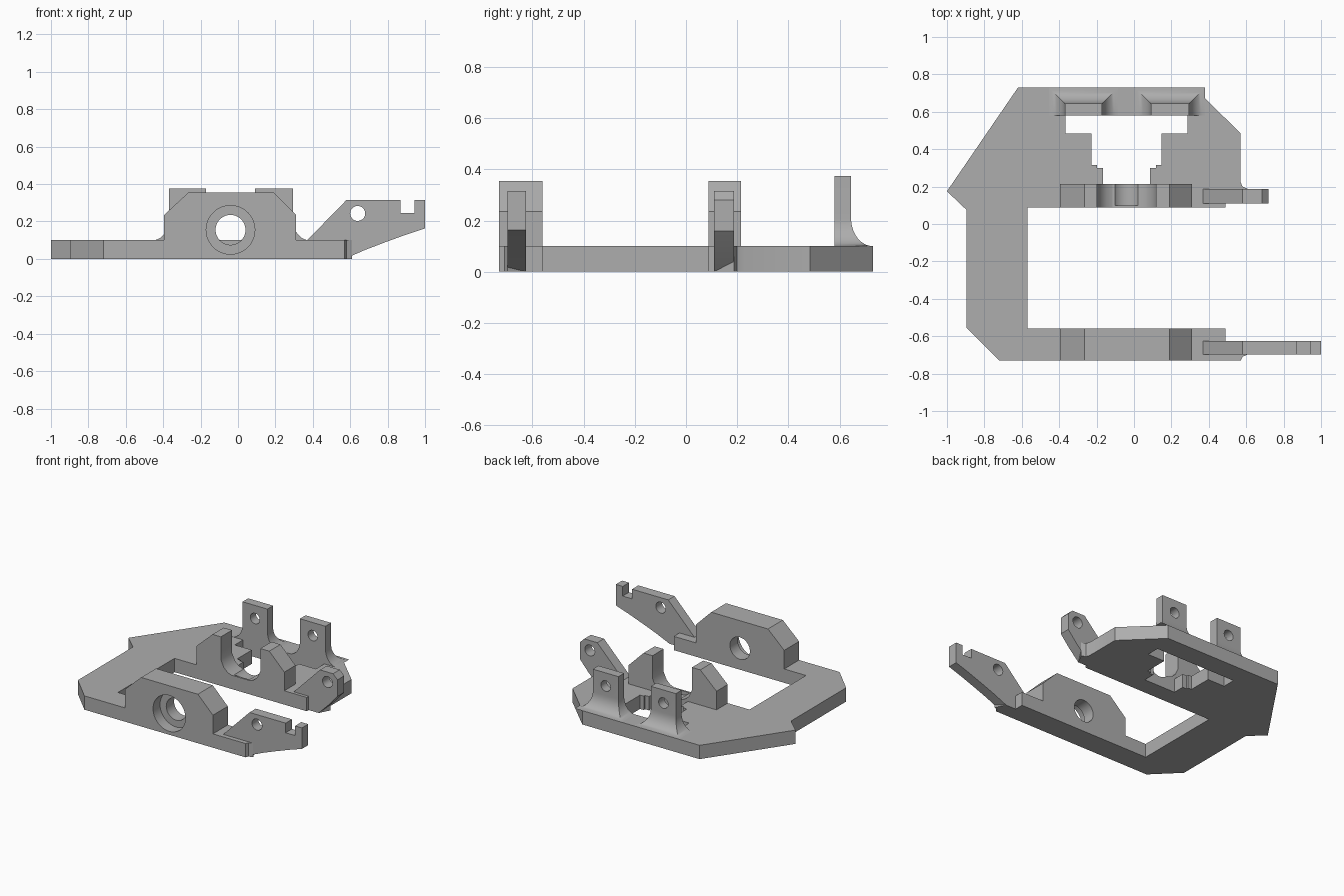
import bpy, bmesh, math
from mathutils import Vector

cube = bpy.data.objects.get("Cube")
if cube:
    bpy.data.objects.remove(cube, do_unlink=True)

grey = bpy.data.materials.new("plain_grey")
grey.use_nodes = True
colour = (0.42, 0.42, 0.42, 1)
grey.diffuse_color = colour
grey.node_tree.nodes["Principled BSDF"].inputs["Base Color"].default_value = colour


def finish(name, bm):
    bmesh.ops.recalc_face_normals(bm, faces=bm.faces)
    mesh = bpy.data.meshes.new(name)
    bm.to_mesh(mesh)
    bm.free()
    mesh.materials.append(grey)
    obj = bpy.data.objects.new(name, mesh)
    bpy.context.collection.objects.link(obj)
    return obj


def prism(name, pts, lo, hi, axis):
    """Extrude a flat outline from lo to hi along Z (x, y points) or Y (x, z points)."""
    bm = bmesh.new()
    place = (lambda p: (p[0], p[1], lo)) if axis == "Z" else (lambda p: (p[0], lo, p[1]))
    face = bm.faces.new([bm.verts.new(place(p)) for p in pts])
    out = bmesh.ops.extrude_face_region(bm, geom=[face])
    move = Vector((0, 0, hi - lo)) if axis == "Z" else Vector((0, hi - lo, 0))
    bmesh.ops.translate(bm, verts=[v for v in out["geom"] if isinstance(v, bmesh.types.BMVert)], vec=move)
    return finish(name, bm)


def bore(x, z, r, lo, hi, n=48):
    ring = [(x + r * math.cos(2 * math.pi * i / n), z + r * math.sin(2 * math.pi * i / n)) for i in range(n)]
    return prism("bore_cutter", ring, lo, hi, "Y")


def cut(obj, cutters):
    for c in cutters:
        mod = obj.modifiers.new("cut", "BOOLEAN")
        mod.operation = "DIFFERENCE"
        mod.solver = "EXACT"
        mod.object = c
    bpy.context.view_layer.update()
    graph = bpy.context.evaluated_depsgraph_get()
    mesh = bpy.data.meshes.new_from_object(obj.evaluated_get(graph))
    obj.modifiers.clear()
    obj.data = mesh


T = 0.1                 # plate thickness
CX, CZ = -0.04, 0.155   # bearing axis
parts, helpers = [], []

# C-shaped base plate
base = prism("base_plate", [
    (-1, 0.175), (-0.62, 0.73), (0.32, 0.73), (0.57, 0.485), (0.57, 0.225), (0.58, 0.2),
    (0.61, 0.187), (0.57, 0.11), (0.49, 0.11), (0.49, 0.087), (-0.57, 0.087), (-0.57, -0.56),
    (0.49, -0.56), (0.49, -0.625), (0.57, -0.625), (0.61, -0.697), (0.58, -0.71), (0.57, -0.73),
    (-0.72, -0.73), (-0.895, -0.555), (-0.895, 0.075)], 0, T, "Z")

# Stepped opening in the rear of the plate
half = [(0.126, 0.215), (0.126, 0.3), (0.158, 0.3), (0.158, 0.315), (0.188, 0.315),
        (0.188, 0.485), (0.325, 0.485), (0.325, 0.58)]
opening = prism("opening_cutter", [(CX + x, y) for x, y in half] +
                [(CX - x, y) for x, y in reversed(half)], -0.1, 0.2, "Z")

# Bearing walls, front one bored, rear one open at the top
wall = [(-0.395, T), (-0.395, 0.235), (-0.265, 0.355), (0.19, 0.355), (0.31, 0.235), (0.31, T)]
front_wall = prism("front_bearing_wall", wall, -0.73, -0.56, "Y")
rear_wall = prism("rear_bearing_posts", wall, 0.087, 0.215, "Y")
counterbore = bore(CX, CZ, 0.13, -0.8, -0.65)
through = bore(CX, CZ, 0.08, -0.8, -0.5)
pocket = bore(CX, CZ, 0.083, 0.1, 0.216)
side = [(0.158, 0.5), (0.158, 0.19), (0.135, 0.14), (0.105, 0.112), (0.075, T), (0.075, 0.09)]
slot = prism("slot_cutter", [(CX + x, z) for x, z in side] +
             [(CX - x, z) for x, z in reversed(side)], 0, 0.3, "Y")
helpers += [opening, counterbore, through, pocket, slot]
cut(base, [opening, counterbore, through, pocket])
cut(front_wall, [counterbore, through])
cut(rear_wall, [slot])
parts += [base, front_wall, rear_wall]

# Side arms
front_arm = prism("front_arm", [
    (0.37, T), (0.58, 0.315), (0.87, 0.315), (0.87, 0.245), (0.945, 0.245), (0.945, 0.315),
    (1, 0.315), (1, 0.163), (0.9, 0.13), (0.79, 0.09), (0.68, 0.048), (0.57, 0), (0.5, 0.01)],
    -0.697, -0.625, "Y")
rear_arm = prism("rear_arm", [
    (0.37, T), (0.58, 0.315), (0.685, 0.315), (0.72, 0.28), (0.72, 0.16), (0.65, 0.08),
    (0.57, 0), (0.5, 0.01)], 0.11, 0.187, "Y")
for arm in (front_arm, rear_arm):
    pin = bore(0.64, 0.243, 0.04, -1, 1, 32)
    cut(arm, [pin])
    helpers.append(pin)
    parts.append(arm)


def tab(name, x0, x1):
    """Upright tab whose foot flares out in a concave fillet on three sides."""
    bm = bmesh.new()
    steps, rx, rz = 10, 0.085, 0.11
    levels = []
    for i in range(steps + 1):
        a = math.pi / 2 * i / steps
        levels.append((rx * (1 - math.sin(a)), T + rz * (1 - math.cos(a))))
    levels.append((0, 0.375))
    rings = [[bm.verts.new(p) for p in ((x0 - d, 0.58, z), (x1 + d, 0.58, z),
                                        (x1 + d, 0.645 + d, z), (x0 - d, 0.645 + d, z))]
             for d, z in levels]
    for a, b in zip(rings, rings[1:]):
        for j in range(4):
            k = (j + 1) % 4
            bm.faces.new((a[j], a[k], b[k], b[j]))
    bm.faces.new(rings[0])
    bm.faces.new(rings[-1])
    obj = finish(name, bm)
    hole = bore((x0 + x1) / 2, 0.28, 0.038, 0.4, 0.9, 32)
    cut(obj, [hole])
    helpers.append(hole)
    parts.append(obj)


# Rear mounting tabs
tab("rear_tab_right", -0.37, -0.17)
tab("rear_tab_left", 0.09, 0.295)

for h in helpers:
    bpy.data.objects.remove(h, do_unlink=True)

# Smooth curved faces, keep edges sharp
bpy.ops.object.select_all(action="DESELECT")
for p in parts:
    p.select_set(True)
bpy.context.view_layer.objects.active = base
bpy.ops.object.shade_smooth_by_angle(angle=math.radians(30))
